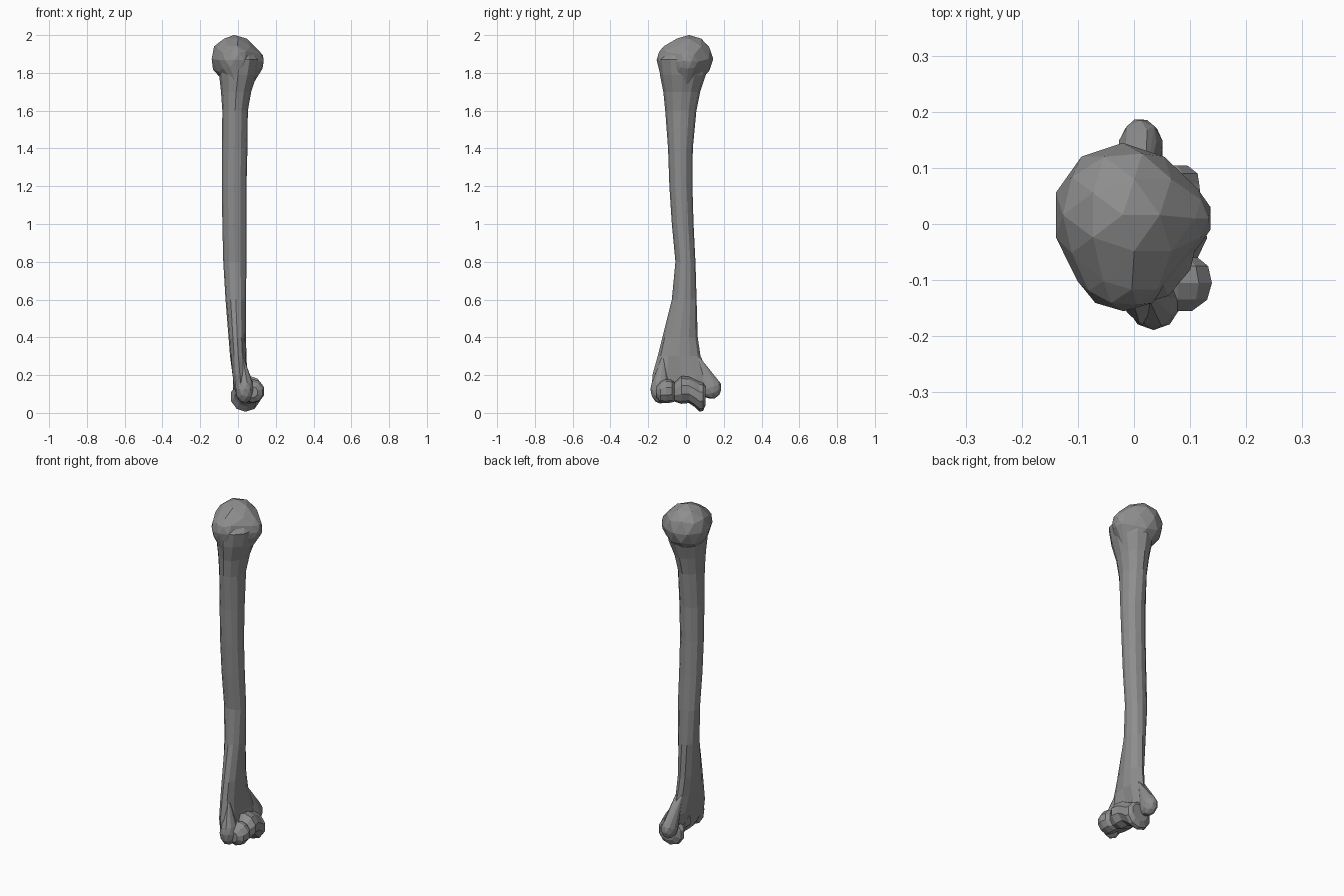
import bpy, bmesh, math
from mathutils import Matrix

if "Cube" in bpy.data.objects:
    bpy.data.objects.remove(bpy.data.objects["Cube"])

bone = bpy.data.materials.new("dark_bone")
bone.diffuse_color = (0.27, 0.27, 0.27, 1)
bone.use_nodes = True
bone.node_tree.nodes["Principled BSDF"].inputs["Base Color"].default_value = bone.diffuse_color


def finish(bm, name):
    bmesh.ops.recalc_face_normals(bm, faces=bm.faces)
    me = bpy.data.meshes.new(name)
    bm.to_mesh(me)
    bm.free()
    me.materials.append(bone)
    ob = bpy.data.objects.new(name, me)
    bpy.context.collection.objects.link(ob)
    return ob


def loft(name, rings):
    """Skin a list of point rings and cap both ends."""
    bm = bmesh.new()
    rows = [[bm.verts.new(p) for p in ring] for ring in rings]
    n = len(rows[0])
    for a, b in zip(rows, rows[1:]):
        for i in range(n):
            j = (i + 1) % n
            bm.faces.new((a[i], a[j], b[j], b[i]))
    bm.faces.new(rows[0])
    bm.faces.new(rows[-1])
    return finish(bm, name)


def knob(name, lumps, points=()):
    """Faceted skin stretched over ellipsoid lumps (centre, radii, x tilt) and extra points."""
    src = bmesh.new()
    for centre, radii, tilt in lumps:
        m = (Matrix.Translation(centre) @ Matrix.Rotation(tilt, 4, 'X')
             @ Matrix.Diagonal((*radii, 1)))
        bmesh.ops.create_icosphere(src, subdivisions=2, radius=1.02, matrix=m)
    coords = [v.co.copy() for v in src.verts]
    src.free()
    bm = bmesh.new()
    for p in coords + list(points):
        bm.verts.new(p)
    bmesh.ops.convex_hull(bm, input=bm.verts[:])
    loose = [v for v in bm.verts if not v.link_faces]
    bmesh.ops.delete(bm, geom=loose, context='VERTS')
    bmesh.ops.remove_doubles(bm, verts=bm.verts[:], dist=0.012)
    return finish(bm, name)


# Shaft: z, x min, x max, y min, y max of each section
sections = [
    (0.07, 0.00, 0.06, -0.13, 0.09),
    (0.13, -0.025, 0.06, -0.18, 0.13),
    (0.20, -0.035, 0.055, -0.178, 0.125),
    (0.30, -0.042, 0.045, -0.15, 0.077),
    (0.40, -0.05, 0.042, -0.125, 0.062),
    (0.60, -0.066, 0.042, -0.075, 0.056),
    (0.80, -0.078, 0.045, -0.056, 0.05),
    (1.00, -0.083, 0.045, -0.075, 0.04),
    (1.20, -0.085, 0.045, -0.088, 0.034),
    (1.40, -0.085, 0.05, -0.095, 0.036),
    (1.60, -0.083, 0.052, -0.11, 0.055),
    (1.70, -0.09, 0.07, -0.12, 0.075),
    (1.79, -0.10, 0.10, -0.138, 0.105),
    (1.87, -0.10, 0.115, -0.145, 0.11),
    (1.93, -0.07, 0.075, -0.09, 0.09),
]
SIDES = 12
rings = []
for z, x0, x1, y0, y1 in sections:
    ring = []
    for i in range(SIDES):
        a = math.tau * i / SIDES
        c, s = math.cos(a), math.sin(a)
        x = (x0 + x1) / 2 + (x1 - x0) / 2 * c
        y = (y0 + y1) / 2 + (y1 - y0) / 2 * s
        # hollow above the elbow joint, at the back and front
        if 0.1 < z < 0.25 and abs(s) < 0.3:
            x -= 0.022 * math.copysign(1, c)
        ring.append((x, y, z))
    rings.append(ring)
loft("shaft", rings)

# Shoulder end: ball fused with the two bumps beside it
knob("shoulder_head", [
    ((-0.02, 0.016, 1.874), (0.123, 0.126, 0.124), 0),
    ((-0.018, -0.078, 1.868), (0.085, 0.076, 0.085), 0),
    ((0.075, 0.01, 1.86), (0.063, 0.065, 0.07), 0),
], [(0.06, 0, 1.71), (0, -0.115, 1.71)])

# Elbow spool turned about the y axis: y, centre x, centre z, radius
spool = [
    (-0.155, 0.075, 0.11, 0.030),
    (-0.135, 0.078, 0.11, 0.055),
    (-0.105, 0.078, 0.115, 0.064),
    (-0.075, 0.075, 0.115, 0.060),
    (-0.060, 0.066, 0.11, 0.050),
    (-0.025, 0.060, 0.122, 0.074),
    (0.015, 0.055, 0.122, 0.070),
    (0.045, 0.050, 0.105, 0.073),
    (0.072, 0.040, 0.086, 0.080),
    (0.090, 0.042, 0.086, 0.075),
    (0.104, 0.048, 0.09, 0.050),
]
loft("elbow_spool", [
    [(cx + r * math.cos(math.tau * (i + 0.5) / 10), y, cz + r * math.sin(math.tau * (i + 0.5) / 10))
     for i in range(10)] for y, cx, cz, r in spool])

# Side knobs above the elbow joint, drawn out into the shaft
knob("medial_epicondyle", [((0.012, 0.132, 0.135), (0.04, 0.055, 0.06), 0.35)],
     [(-0.02, 0.06, 0.31), (0.02, 0.06, 0.31), (0.03, 0.05, 0.1)])
knob("lateral_epicondyle", [((0.035, -0.135, 0.125), (0.048, 0.053, 0.075), 0)],
     [(-0.02, -0.12, 0.32), (0.02, -0.12, 0.32), (0.03, -0.07, 0.1)])
